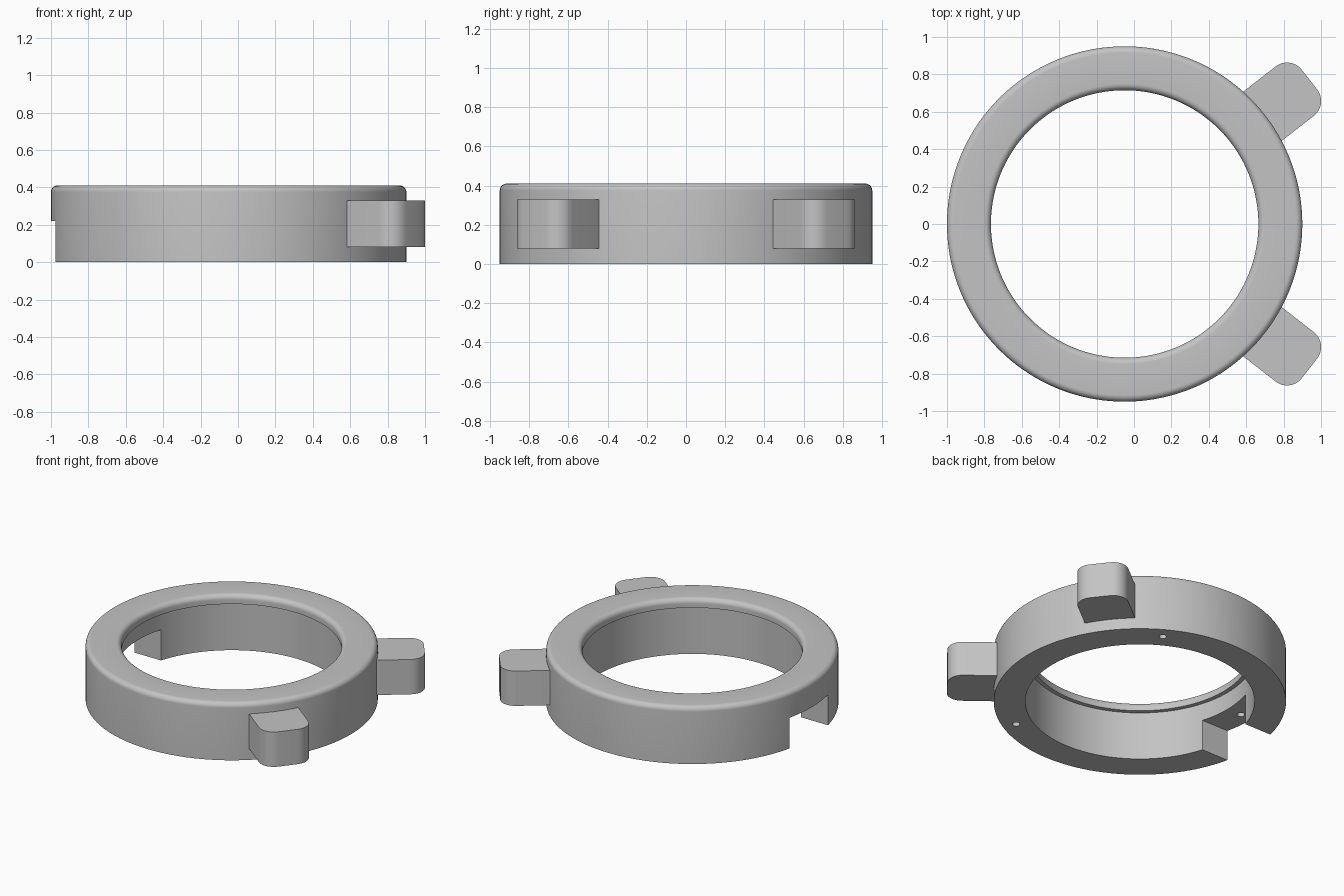
import bpy, bmesh, math
from mathutils import Matrix, Vector

cube = bpy.data.objects.get("Cube")
if cube:
    bpy.data.objects.remove(cube, do_unlink=True)

CENTRE = Vector((-0.05, 0, 0))
OUTER, BORE, LIP = 0.95, 0.745, 0.715
HEIGHT, LIP_Z, FILLET = 0.41, 0.345, 0.035

grey = bpy.data.materials.new("plain_grey")
grey.use_nodes = True
grey.diffuse_color = (0.55, 0.55, 0.55, 1)
grey.node_tree.nodes["Principled BSDF"].inputs["Base Color"].default_value = grey.diffuse_color


def make_object(name, bm):
    bmesh.ops.recalc_face_normals(bm, faces=bm.faces)
    mesh = bpy.data.meshes.new(name)
    bm.to_mesh(mesh)
    bm.free()
    mesh.materials.append(grey)
    obj = bpy.data.objects.new(name, mesh)
    bpy.context.collection.objects.link(obj)
    return obj


def select_only(obj):
    bpy.ops.object.select_all(action='DESELECT')
    obj.select_set(True)
    bpy.context.view_layer.objects.active = obj


def cut(target, cutter):
    cutter.hide_render = True
    select_only(target)
    mod = target.modifiers.new("cut", 'BOOLEAN')
    mod.operation, mod.solver, mod.object = 'DIFFERENCE', 'EXACT', cutter
    bpy.ops.object.modifier_apply(modifier=mod.name)
    bpy.data.objects.remove(cutter, do_unlink=True)


def smooth(obj):
    select_only(obj)
    bpy.ops.object.shade_smooth_by_angle(angle=math.radians(30))


def arc(cx, cy, r, start, end, steps=8):
    angles = [math.radians(start + (end - start) * i / steps) for i in range(steps + 1)]
    return [(cx + r * math.cos(a), cy + r * math.sin(a)) for a in angles]


# Ring: lathed section with rounded top edges and an inner lip
def make_ring(segments=144):
    top = HEIGHT - FILLET
    section = [(BORE, 0), (OUTER, 0)]
    section += arc(OUTER - FILLET, top, FILLET, 0, 90)
    section += arc(LIP + FILLET, top, FILLET, 90, 180)
    section += [(LIP, LIP_Z), (BORE, LIP_Z)]
    bm = bmesh.new()
    loops = []
    for i in range(segments):
        a = 2 * math.pi * i / segments
        loops.append([bm.verts.new(CENTRE + Vector((r * math.cos(a), r * math.sin(a), z)))
                      for r, z in section])
    n = len(section)
    for i in range(segments):
        here, there = loops[i], loops[(i + 1) % segments]
        for j in range(n):
            k = (j + 1) % n
            bm.faces.new((here[j], there[j], there[k], here[k]))
    return make_object("ring", bm)


ring = make_ring()

# Parallel-sided notch under the right side of the ring
bm = bmesh.new()
bmesh.ops.create_cube(bm, size=1, matrix=Matrix.Translation((-0.85, 0, 0.06))
                      @ Matrix.Diagonal((0.6, 0.434, 0.32, 1)))
cut(ring, make_object("notch_cutter", bm))

# Three small blind holes in the underside
for degrees in (60, 180, 300):
    a = math.radians(degrees)
    spot = CENTRE + Vector((0.857 * math.cos(a), 0.857 * math.sin(a), 0.105))
    bm = bmesh.new()
    bmesh.ops.create_cone(bm, cap_ends=True, segments=24, radius1=0.025, radius2=0.025,
                          depth=0.31, matrix=Matrix.Translation(spot))
    cut(ring, make_object("hole_cutter", bm))
smooth(ring)


# Grip tabs: rounded blocks reaching out from the ring wall
def make_tab(name, degrees):
    half, reach, r, z0, z1 = 0.167, 1.254, 0.1, 0.08, 0.33
    outline = [(0.86, half), (0.86, -half)]
    outline += arc(reach - r, r - half, r, -90, 0)
    outline += arc(reach - r, half - r, r, 0, 90)
    bm = bmesh.new()
    base = bm.faces.new([bm.verts.new((x, y, z0)) for x, y in outline])
    grown = bmesh.ops.extrude_face_region(bm, geom=[base], use_keep_orig=True)
    verts = [v for v in grown["geom"] if isinstance(v, bmesh.types.BMVert)]
    bmesh.ops.translate(bm, verts=verts, vec=(0, 0, z1 - z0))
    bm.transform(Matrix.Translation(CENTRE) @ Matrix.Rotation(math.radians(degrees), 4, 'Z'))
    smooth(make_object(name, bm))


make_tab("back_tab", 38)
make_tab("front_tab", -38)
